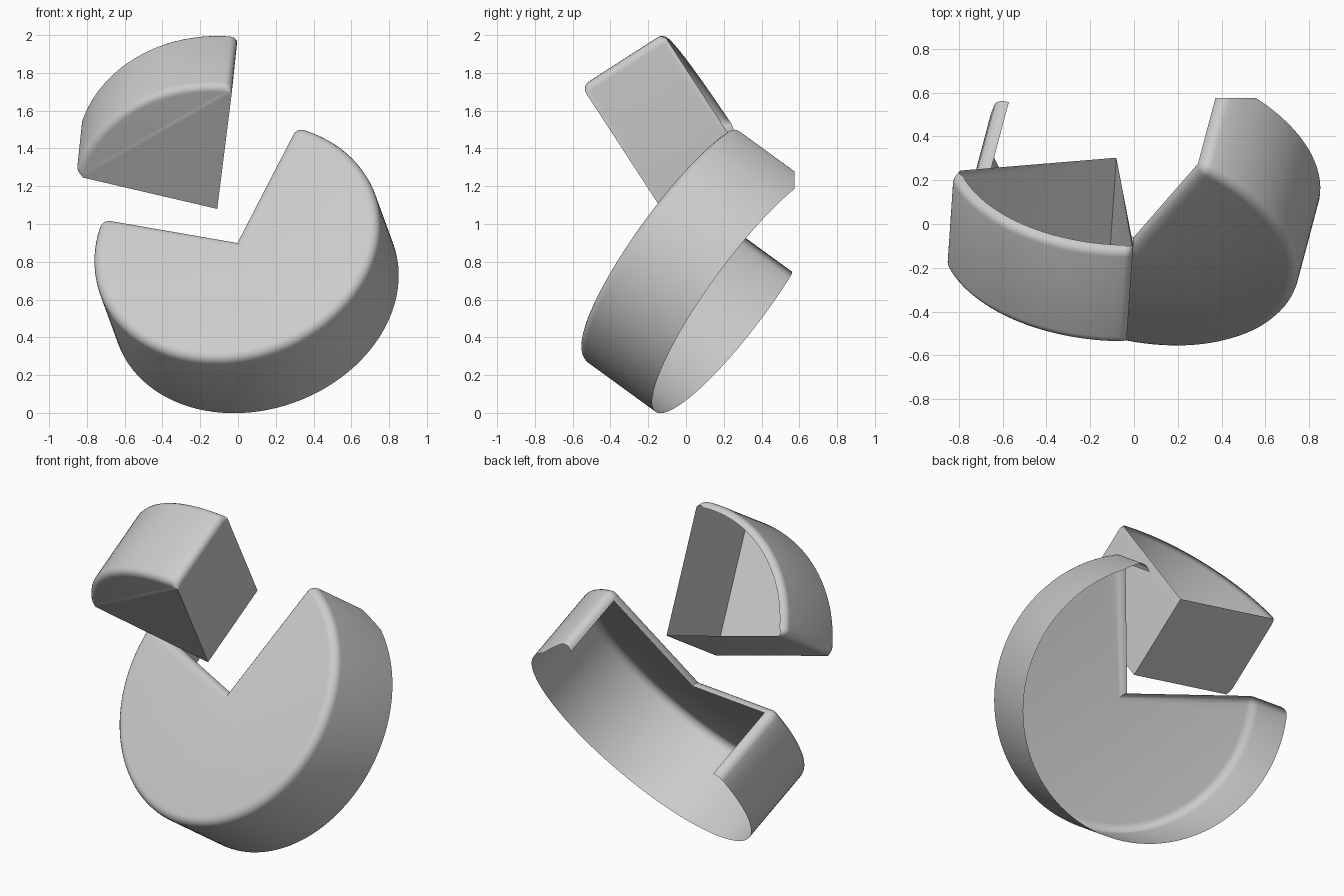
import bpy, bmesh
from math import sin, cos, asin, sqrt, radians, pi
from mathutils import Vector, Matrix

if "Cube" in bpy.data.objects:
    bpy.data.objects.remove(bpy.data.objects["Cube"])


def sector_outline(radius, span, fillet, arc_steps):
    """Points and outward offsets of a pie sector with filleted outer corners."""
    def polar(a, r=1.0):
        return Vector((cos(a), sin(a), 0)) * r
    delta = asin(fillet / (radius - fillet))
    pts = [(Vector((0, 0, 0)), -polar(span / 2) / sin(span / 2))]

    def corner(center_angle, start, end, n=5):
        c = polar(center_angle, radius - fillet)
        for i in range(n + 1):
            d = polar(start + (end - start) * i / n)
            pts.append((c + d * fillet, d))

    corner(delta, -pi / 2, delta)
    for i in range(1, arc_steps):
        a = delta + (span - 2 * delta) * i / arc_steps
        pts.append((polar(a, radius), polar(a)))
    corner(span - delta, span - delta, span + pi / 2)
    return pts


def pie_shell(name, apex, start_dir, back_dir, radius, span, depth, bevel,
              arc_steps, solid_sides):
    """Pie sector with a front face, rounded rim and open back."""
    outline = sector_outline(radius, span, bevel, arc_steps)
    steps = 5
    curve = [(bevel * (1 - sin(pi / 2 * i / steps)), bevel * (1 - cos(pi / 2 * i / steps)))
             for i in range(steps + 1)]              # (inset, depth)
    rings = list(curve)
    if solid_sides:
        rings += [(s, depth - d) for s, d in reversed(curve)]
    else:
        rings.append((0, depth))

    bm = bmesh.new()
    loops = []
    for inset, d in rings:
        loop = []
        for p, n in outline:
            # with solid sides only the curved rim is rounded
            w = max(0, n.dot(p.normalized())) if solid_sides else 1
            q = p - n * inset * w
            loop.append(bm.verts.new((q.x, q.y, -d)))
        loops.append(loop)
    bm.faces.new(loops[0])
    count = len(outline)
    for k in range(len(loops) - 1):
        a, b = loops[k], loops[k + 1]
        for i in range(count):
            j = (i + 1) % count
            # the notch of the open shell keeps only its rounded lip
            if not solid_sides and k == len(loops) - 2 and 0 in (i, j):
                continue
            bm.faces.new((a[i], b[i], b[j], a[j]))
    bmesh.ops.remove_doubles(bm, verts=bm.verts, dist=1e-5)

    # place the sector: local z points out of the front face
    z = -Vector(back_dir).normalized()
    x = Vector(start_dir)
    x = (x - z * x.dot(z)).normalized()
    y = z.cross(x)
    frame = Matrix((x, y, z)).transposed().to_4x4()
    bm.transform(Matrix.Translation(apex) @ frame)
    if not solid_sides:
        # broken-off rear corner beside the notch
        bmesh.ops.bisect_plane(bm, geom=bm.verts[:] + bm.edges[:] + bm.faces[:],
                               plane_co=(0, 0.575, 0), plane_no=(0, 1, 0),
                               clear_outer=True)
    mesh = bpy.data.meshes.new(name)
    bm.to_mesh(mesh)
    bm.free()
    obj = bpy.data.objects.new(name, mesh)
    bpy.context.collection.objects.link(obj)
    bpy.context.view_layer.objects.active = obj
    obj.select_set(True)
    bpy.ops.object.shade_smooth_by_angle(angle=radians(35))
    obj.select_set(False)
    return obj


# large three-quarter piece
pie_shell("pie_body", (-0.012, -0.10, 0.92), (-0.69, 0.27, 0.12),
          (0.21, 0.79, -0.575), 0.775, radians(265.4), 0.50, 0.05, 72, False)

# detached slice, tilted the other way
pie_shell("pie_slice", (-0.11, -0.13, 1.08), (0.105, -0.537, 0.838),
          (0.057, 0.84, 0.54), 0.775, radians(82.5), 0.515, 0.04, 28, True)
